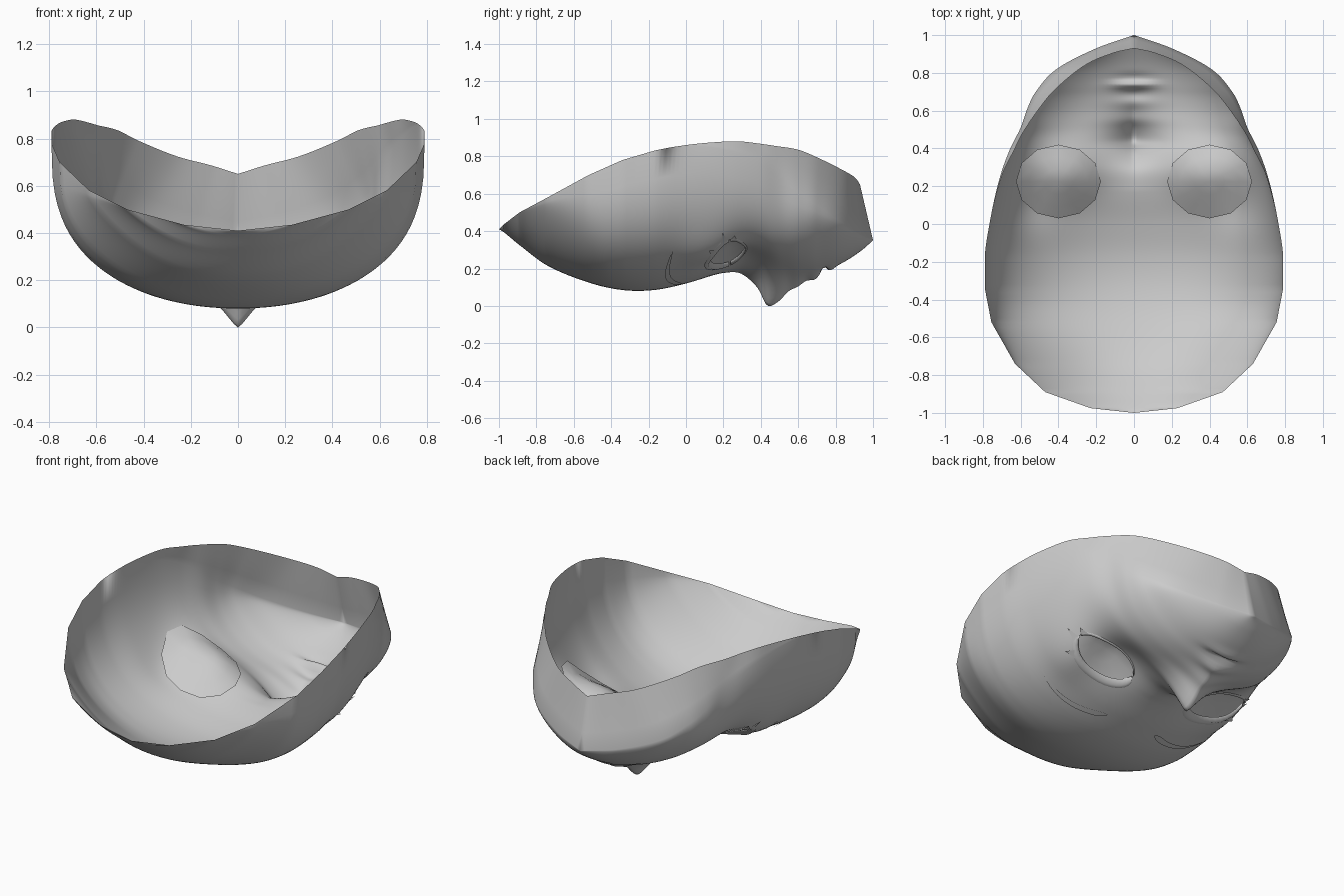
import bpy, bmesh
from math import sin, cos, pi, exp, hypot

if "Cube" in bpy.data.objects:
    bpy.data.objects.remove(bpy.data.objects["Cube"])

# Face stations: y, half width, edge z, midline z, rim x, rim y, rim z
ROWS = [
    (-1.0, 0, .41, .41, 0, -1.0, .41), (-.975, .23, .435, .395, .23, -.975, .435),
    (-.89, .47, .50, .325, .47, -.89, .50), (-.74, .63, .58, .215, .63, -.74, .58),
    (-.52, .755, .70, .125, .755, -.52, .70), (-.34, .79, .78, .085, .79, -.34, .78),
    (-.17, .79, .83, .085, .79, -.17, .83), (0, .765, .86, .12, .765, 0, .86),
    (.15, .735, .86, .165, .73, .15, .875), (.28, .70, .82, .195, .69, .28, .88),
    (.40, .655, .76, .20, .635, .39, .868), (.51, .60, .68, .182, .59, .48, .855),
    (.61, .565, .60, .172, .51, .60, .835), (.70, .52, .54, .18, .42, .71, .79),
    (.82, .41, .455, .222, .26, .84, .725), (.93, .20, .385, .29, .11, .905, .685),
    (1.0, 0, .35, .35, 0, .93, .65)]
NOSE = [(.18, 0), (.28, .018), (.34, .06), (.39, .115), (.425, .185), (.45, .194),
        (.50, .155), (.55, .097), (.60, .068), (.65, .03), (.72, 0)]


def locate(table, y):
    for i in range(len(table) - 1):
        a, b = table[i][0], table[i + 1][0]
        if y <= b:
            return i, max(0, (y - a) / (b - a))
    return len(table) - 2, 1.0


def smooth(table, y, c):
    i, t = locate(table, y)

    def slope(k):
        a, b = table[max(k - 1, 0)], table[min(k + 1, len(table) - 1)]
        return (b[c] - a[c]) / (b[0] - a[0])
    p, q = table[i], table[i + 1]
    h = q[0] - p[0]
    return ((2*t**3 - 3*t*t + 1) * p[c] + (t**3 - 2*t*t + t) * h * slope(i)
            + (3*t*t - 2*t**3) * q[c] + (t**3 - t*t) * h * slope(i + 1))


def row(y):
    i, t = locate(ROWS, y)
    r = [a + (b - a) * t for a, b in zip(ROWS[i], ROWS[i + 1])]
    r[3] = smooth(ROWS, y, 3)
    if y > -.17:                                       # rounded cheeks and jaw
        r[1:] = [smooth(ROWS, y, c) for c in range(1, 7)]
    return r


def bell(v, w):
    return exp(-(v / w) ** 2)


def ramp(v, a, b):
    t = min(1, max(0, (v - a) / (b - a)))
    return t * t * (3 - 2 * t)


def surf(x, y):
    _, w, e, m = row(y)[:4]
    u = min(1, x / w) if w > 1e-6 else 0
    full = 1 - max(0, 1 - u ** 2.1) ** .36             # round section
    flat = max(ramp(-y, .4, .9), .7 * ramp(y, .45, .85))  # shallower at both ends
    z = m + (e - m) * (full + (u ** 2.2 - full) * flat)
    if .18 < y < .72:                                  # nose
        z -= smooth(NOSE, y, 1) * exp(-(abs(x) / .12) ** 1.3)
    lip = bell(x, .1)                                  # lips and mouth line
    z += lip * (.03 * bell(y - .738, .014) - .024 * bell(y - .69, .035) - .012 * bell(y - .775, .025))
    z += .05 * bell(x - .33, .16) * bell(y - .29, .13)  # eye socket
    z -= .05 * bell(x - .58, .14) * bell(y - .13, .16)  # temple beside the eye
    return z


def finish(bm, name):
    me = bpy.data.meshes.new(name)
    bm.to_mesh(me)
    bm.free()
    for p in me.polygons:
        p.use_smooth = True
    ob = bpy.data.objects.new(name, me)
    bpy.context.collection.objects.link(ob)
    mod = ob.modifiers.new("mirror", 'MIRROR')
    mod.merge_threshold = .0005
    return ob


def loft(bm, rows):
    g = [[bm.verts.new(p) for p in r] for r in rows]
    for a, b in zip(g, g[1:]):
        for j in range(len(a) - 1):
            bm.faces.new((a[j], b[j], b[j + 1], a[j + 1]))


# Face shell: half of the mask plus the jaw wall up to the rim
EX, EY, RX, RY = .39, .22, .185, .1
N, SUB = 30, 8
rows = []
for i in range((len(ROWS) - 1) * SUB + 1):
    k, f = divmod(i, SUB)
    y = ROWS[k][0] + (f / SUB * (ROWS[k + 1][0] - ROWS[k][0]) if f else 0)
    _, w, e, _, rx, ry, rz = row(y)
    line = []
    for j in range(N + 1):
        x = w * (1 - (1 - (j / N) ** 1.2) ** 1.6)
        line.append((x, y, surf(x, y)))
    ez = line[-1][2]
    for t in (.33, .67, 1):
        line.append((w + (rx - w) * t, y + (ry - y) * t, ez + (rz - ez) * t))
    rows.append(line)
bm = bmesh.new()
loft(bm, rows)
bmesh.ops.remove_doubles(bm, verts=bm.verts, dist=1e-5)


def eye_r(p):
    return hypot((p.x - EX) / RX, (p.y - EY) / RY)


# Eye opening, boundary snapped to an ellipse
hole = [f for f in bm.faces if eye_r(f.calc_center_median()) < 1]
bmesh.ops.delete(bm, geom=hole, context='FACES')
for v in bm.verts:
    r = eye_r(v.co)
    if v.is_boundary and .5 < r < 1.5 and v.co.x > .1:
        v.co.x = EX + (v.co.x - EX) / r
        v.co.y = EY + (v.co.y - EY) / r
        v.co.z = surf(v.co.x, v.co.y)
finish(bm, "face_mask")

# Eyeball cup behind the opening
bm = bmesh.new()
cup = []
for s in (.001, .35, .7, 1):
    ring = []
    for k in range(13):
        a = -2 * pi * k / 12
        x, y = .4 + .225 * s * cos(a), .225 + .195 * s * sin(a)
        ring.append((x, y, surf(x, y) + .012 + .04 * (1 - s * s)))
    cup.append(ring)
loft(bm, cup)
bmesh.ops.remove_doubles(bm, verts=bm.verts, dist=.001)
finish(bm, "eyeball")


def eye_pt(deg, grow, lift):
    a = deg * pi / 180
    x, y = EX + RX * grow * cos(a), EY + RY * grow * sin(a)
    return (x, y, surf(x, y) - lift)


# Lash bands: thick upper one and thin lower one
def lash(name, a0, a1, thick, spikes):
    bm = bmesh.new()
    band = []
    for k in range(17):
        t = k / 16
        d, th = a0 + (a1 - a0) * t, thick * sin(pi * t) ** .6
        band.append([eye_pt(d, 1 - th * .6, -.012), eye_pt(d, 1, .012), eye_pt(d, 1 + th, .003)])
    loft(bm, band)
    for d, size in spikes:                             # pointed lashes
        tri = [eye_pt(d - 11, 1.03, .006), eye_pt(d + 11, 1.03, .006), eye_pt(d, 1 + size, .02)]
        bm.faces.new([bm.verts.new(p) for p in tri])
    finish(bm, name)


lash("upper_lash", -185, 5, .22, [(-10, .34), (-42, .45)])
lash("lower_lash", 10, 170, .07, [(20, .2)])

# Eyebrow: thin tapered arc lying on the brow
bm = bmesh.new()
brow = []
for k in range(17):
    t = k / 16
    x = .17 + .44 * t
    y = -.02 - .08 * sin(pi * min(1, t * .75 + .03))
    h = .02 * (1 - t) ** .5 * min(1, t * 8 + .3)
    brow.append([(x, yy, surf(x, yy) - .008) for yy in (y + h, y, y - h)])
loft(bm, brow)
finish(bm, "eyebrow")
